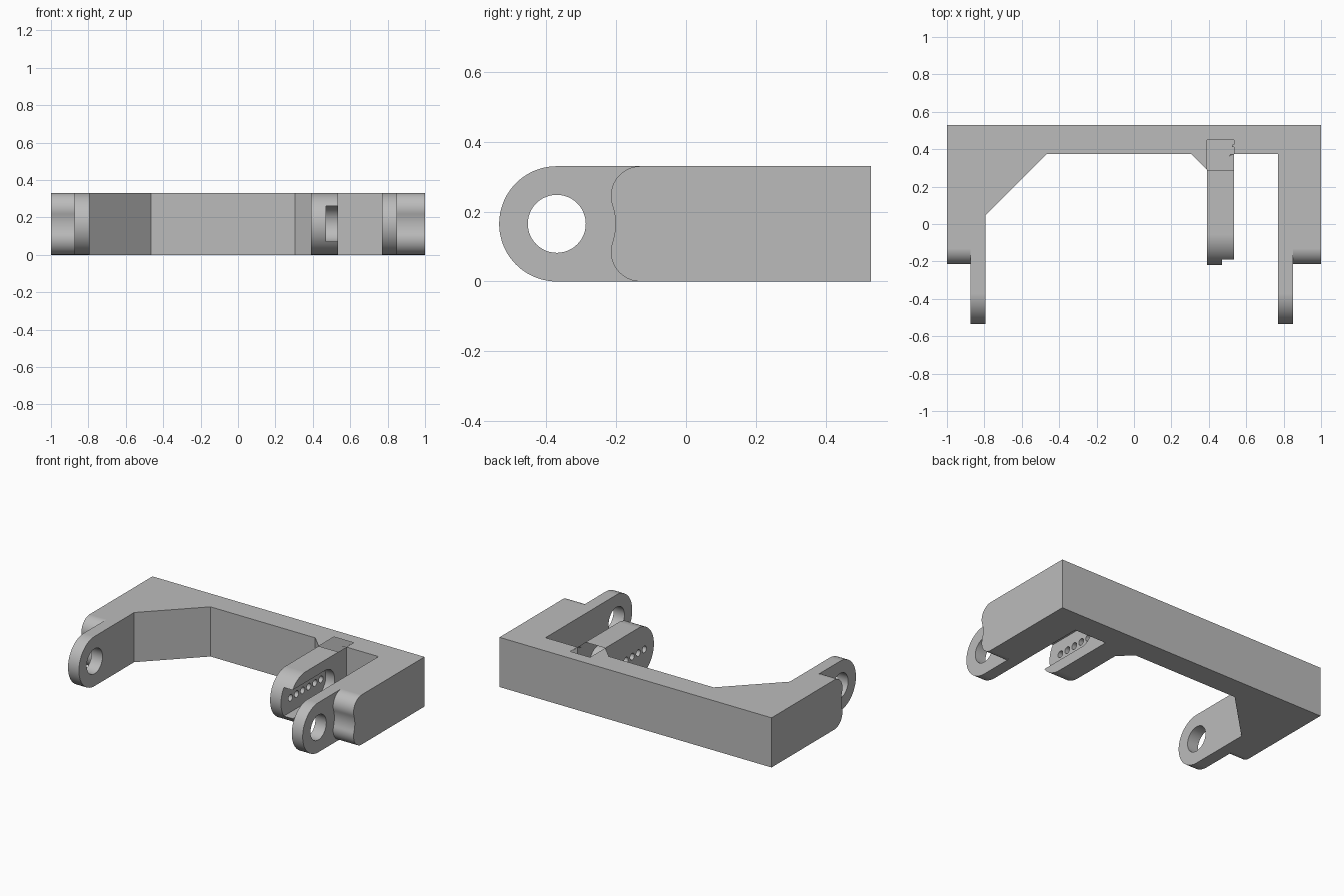
import bpy, bmesh
from math import radians, sin, cos, sqrt, atan2, degrees

if "Cube" in bpy.data.objects:
    bpy.data.objects.remove(bpy.data.objects["Cube"], do_unlink=True)

H = 0.33            # overall height
MID = H / 2
PIN_Y = -0.37       # pin axis
BACK = 0.45         # arms run into the back beam up to here

grey = bpy.data.materials.new("plain grey")
grey.use_nodes = True
grey.diffuse_color = (0.5, 0.5, 0.5, 1)
grey.node_tree.nodes["Principled BSDF"].inputs["Base Color"].default_value = (0.5, 0.5, 0.5, 1)


def arc(cy, cz, r, a0, a1, n):
    """Points on an arc, angles in degrees."""
    angles = [radians(a0 + (a1 - a0) * i / n) for i in range(n + 1)]
    return [(cy + r * cos(a), cz + r * sin(a)) for a in angles]


def prism(name, points, axis, lo, hi):
    """Extrude a closed profile: (x, y) along z, or (y, z) along x."""
    place = (lambda p, t: (p[0], p[1], t)) if axis == "z" else (lambda p, t: (t, p[0], p[1]))
    bm = bmesh.new()
    face = bm.faces.new([bm.verts.new(place(p, lo)) for p in points])
    new = bmesh.ops.extrude_face_region(bm, geom=[face])["geom"]
    shift = (0, 0, hi - lo) if axis == "z" else (hi - lo, 0, 0)
    bmesh.ops.translate(bm, vec=shift, verts=[v for v in new if isinstance(v, bmesh.types.BMVert)])
    bmesh.ops.recalc_face_normals(bm, faces=bm.faces)
    mesh = bpy.data.meshes.new(name)
    bm.to_mesh(mesh)
    bm.free()
    mesh.materials.append(grey)
    ob = bpy.data.objects.new(name, mesh)
    bpy.context.collection.objects.link(ob)
    return ob


def combine(target, other, operation):
    """Apply a boolean and drop the second operand."""
    mod = target.modifiers.new(operation.lower(), "BOOLEAN")
    mod.operation, mod.solver, mod.object = operation, "EXACT", other
    bpy.context.view_layer.objects.active = target
    bpy.ops.object.modifier_apply(modifier=mod.name)
    bpy.data.objects.remove(other, do_unlink=True)


def cylinder(name, y, r, lo, hi, n):
    return prism(name, arc(y, MID, r, 0, 360, n)[:-1], "x", lo, hi)


# Back beam with the gusset on one side and the small chamfer at the middle arm
bracket = prism("bracket", [
    (-1, 0.53), (-1, 0.045), (-0.795, 0.045), (-0.465, 0.375), (0.305, 0.375),
    (0.39, 0.29), (0.535, 0.29), (0.535, 0.375), (1, 0.375), (1, 0.53)], "z", 0, H)

# Side blocks: rounded corners and a hollow concentric with the pin
r = 0.085
cy = -0.215 + r
tilt = degrees(atan2(MID - r, cy - PIN_Y))
hollow = sqrt((cy - PIN_Y) ** 2 + (MID - r) ** 2) - r
block = ([(BACK, 0)] + arc(cy, r, r, 270, 180 - tilt, 20)
         + arc(PIN_Y, MID, hollow, -tilt, tilt, 10)[1:-1]
         + arc(cy, H - r, r, 180 + tilt, 90, 20) + [(BACK, H)])
for lo, hi in ((-1, -0.875), (0.85, 1)):
    combine(bracket, prism("side_block", block, "x", lo, hi), "UNION")


def rounded_bar(y):
    return [(BACK, 0)] + arc(y, MID, MID, 270, 90, 36) + [(BACK, H)]


# Lugs and the middle arm
for name, y, lo, hi in (("left_lug", PIN_Y, 0.77, 0.85),
                        ("right_lug", PIN_Y, -0.875, -0.795),
                        ("middle_arm", -0.055, 0.39, 0.535)):
    combine(bracket, prism(name, rounded_bar(y), "x", lo, hi), "UNION")

# Pin holes
for lo in (-0.95, 0.7):
    combine(bracket, cylinder("pin_hole", PIN_Y, 0.083, lo, lo + 0.22, 48), "DIFFERENCE")

# Open slot in the middle arm, closed by a round end
slot = [(-0.3, MID - 0.095)] + arc(0.155, MID, 0.095, -90, 90, 32) + [(-0.3, MID + 0.095)]
combine(bracket, prism("slot", slot, "x", 0.47, 0.6), "DIFFERENCE")

# Row of small holes through the slot floor
for i in range(6):
    combine(bracket, cylinder("small_hole", -0.12 + 0.064 * i, 0.022, 0.3, 0.5, 24), "DIFFERENCE")

# Merge flat regions left by the joins, then shade
bm = bmesh.new()
bm.from_mesh(bracket.data)
bmesh.ops.remove_doubles(bm, verts=bm.verts, dist=0.0001)
bmesh.ops.dissolve_limit(bm, angle_limit=radians(0.5), verts=bm.verts, edges=bm.edges)
bm.to_mesh(bracket.data)
bm.free()
for ob in bpy.context.selected_objects:
    ob.select_set(False)
bracket.select_set(True)
bpy.context.view_layer.objects.active = bracket
bpy.ops.object.shade_smooth_by_angle(angle=radians(30))
weighted = bracket.modifiers.new("weighted normals", "WEIGHTED_NORMAL")
weighted.keep_sharp = True
